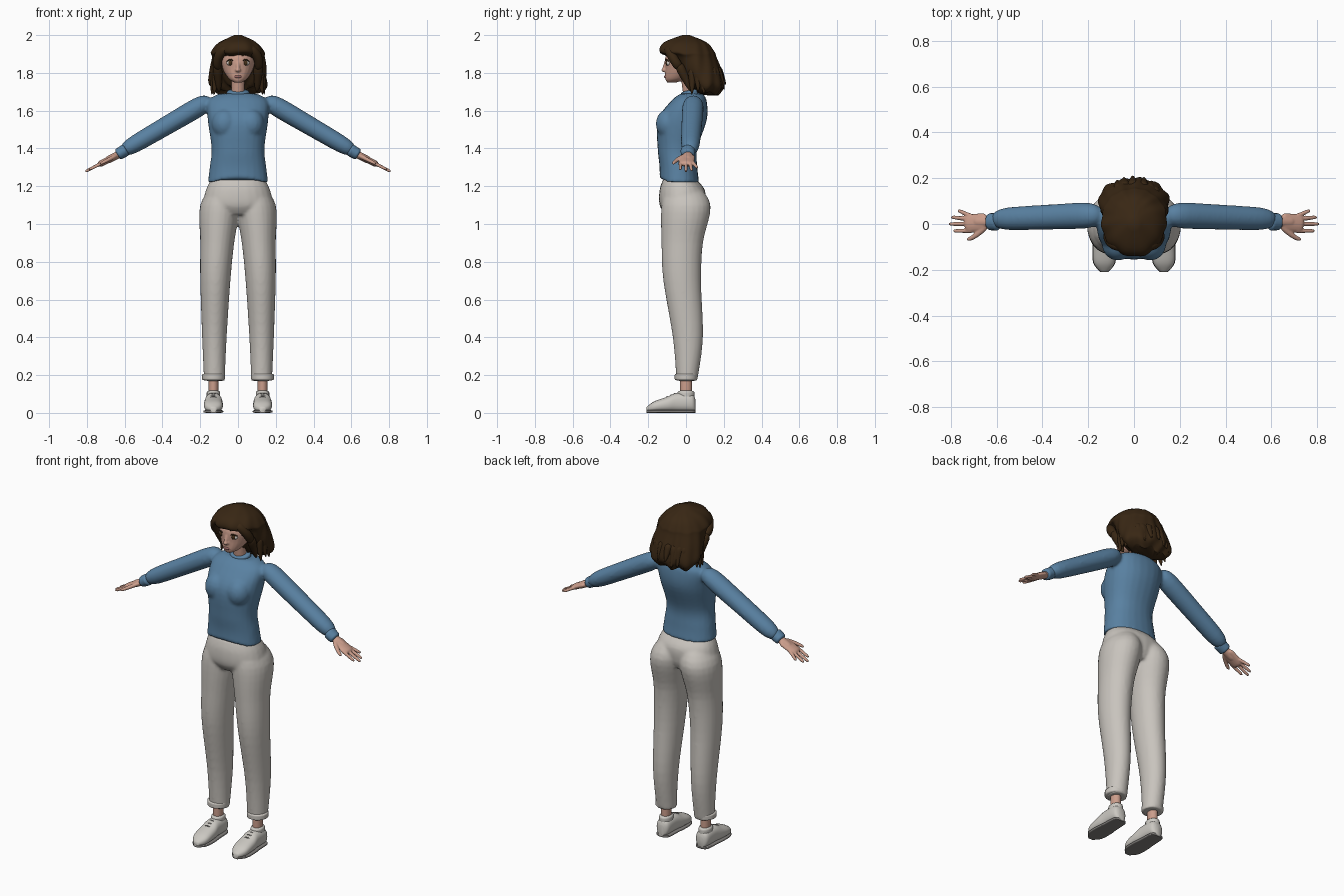
import bpy, bmesh, math, random
from mathutils import Vector

random.seed(4)
if "Cube" in bpy.data.objects:
    bpy.data.objects.remove(bpy.data.objects["Cube"])

X, Y, Z = Vector((1, 0, 0)), Vector((0, 1, 0)), Vector((0, 0, 1))


def colour(name, red, green, blue):
    material = bpy.data.materials.new(name)
    material.use_nodes = True
    material.diffuse_color = (red, green, blue, 1)
    for node in material.node_tree.nodes:
        if node.type == 'BSDF_PRINCIPLED':
            node.inputs["Base Color"].default_value = (red, green, blue, 1)
            node.inputs["Roughness"].default_value = .8
    return material


skin = colour("skin", .6, .34, .26)
brown = colour("dark_brown_hair", .04, .02, .007)
knit = colour("blue_knit", .1, .22, .36)
cloth = colour("pale_trousers", .58, .55, .51)
canvas = colour("off_white_shoe", .6, .58, .54)
rubber = colour("grey_sole", .22, .21, .2)
eye_white = colour("eye_white", .7, .66, .62)
iris_brown = colour("brown_iris", .06, .03, .01)
lip_colour = colour("muted_lip", .32, .14, .13)


def spline(rows, steps):
    """Smooth in-between rows through the given ones."""
    result = []
    last = len(rows) - 1
    for i in range(last):
        before, start, end, after = (rows[max(0, min(last, i + k))] for k in (-1, 0, 1, 2))
        for s in range(steps):
            t = s / steps
            result.append([q + t / 2 * (r - p + t * (2*p - 5*q + 4*r - w + t * (3*(q - r) + w - p)))
                           for p, q, r, w in zip(before, start, end, after)])
    return result + [list(rows[-1])]


def sweep(rows, axis=Z, side=X, sides=24, power=2, warp=None):
    """Closed skin over rows of centre x, y, z, radius along side, other radius."""
    axis = axis.normalized()
    side = (side - axis * side.dot(axis)).normalized()
    other = axis.cross(side)
    verts, faces = [], []
    for x, y, z, along, across in rows:
        for k in range(sides):
            angle = math.tau * k / sides
            c, s = math.cos(angle), math.sin(angle)
            c = math.copysign(abs(c) ** (2 / power), c)
            s = math.copysign(abs(s) ** (2 / power), s)
            point = Vector((x, y, z)) + side * c * along + other * s * across
            verts.append(warp(point) if warp else point)
    for j in range(len(rows) - 1):
        for k in range(sides):
            a, b = j * sides + k, j * sides + (k + 1) % sides
            faces.append((a, b, b + sides, a + sides))
    faces.append(tuple(reversed(range(sides))))
    faces.append(tuple(range(len(verts) - sides, len(verts))))
    return verts, faces


def levels(table, **options):
    """Upright sweep from rows of height, left, right, front, back."""
    rows = [((left + right) / 2, (front + back) / 2, z, (right - left) / 2, (back - front) / 2)
            for z, left, right, front, back in table]
    return sweep(spline(rows, 5), **options)


def centred(table, **options):
    return levels([(z, -w, w, front, back) for z, w, front, back in table], **options)


def limb(start, end, wide, deep, taper=1, bow=(0, 0, 0), blunt=8):
    """Round-ended bar, tapered and bowed; blunt sets how square the ends are."""
    start, end, bow = Vector(start), Vector(end), Vector(bow)
    rows = []
    for i in range(17):
        t = (1 - math.cos(math.pi * i / 16)) / 2
        size = (1 + (taper - 1) * t) * max(.01, 1 - abs(2 * t - 1) ** blunt) ** .5
        centre = start.lerp(end, t) + bow * 4 * t * (1 - t)
        rows.append((*centre, wide * size, deep * size))
    return sweep(rows, axis=end - start, side=Y, sides=16)


def ball(x, y, z, rx, ry, rz):
    return limb((x, y, z - rz), (x, y, z + rz), ry, rx, blunt=2)


def flip(shape):
    verts, faces = shape
    return [Vector((-v.x, v.y, v.z)) for v in verts], faces


def part(name, material, shapes, voxel=0, relax=4):
    """One object from shapes, optionally fused into one soft skin."""
    bm = bmesh.new()
    for verts, faces in shapes:
        made = [bm.verts.new(v) for v in verts]
        for face in faces:
            bm.faces.new([made[i] for i in face])
    bmesh.ops.recalc_face_normals(bm, faces=bm.faces[:])
    mesh = bpy.data.meshes.new(name)
    bm.to_mesh(mesh)
    bm.free()
    mesh.materials.append(material)
    for polygon in mesh.polygons:
        polygon.use_smooth = True
    obj = bpy.data.objects.new(name, mesh)
    bpy.context.scene.collection.objects.link(obj)
    if voxel:
        fuse = obj.modifiers.new("fuse", 'REMESH')
        fuse.mode, fuse.voxel_size, fuse.use_smooth_shade = 'VOXEL', voxel, True
        soften = obj.modifiers.new("soften", 'SMOOTH')
        soften.factor, soften.iterations = .5, relax
    else:
        mesh.set_sharp_from_angle(angle=math.radians(50))


def pair(name, material, shapes, **options):
    part("left_" + name, material, shapes, **options)
    part("right_" + name, material, [flip(shape) for shape in shapes], **options)


# Trousers: two legs fused with the hips
leg = levels([(.17, .07, .18, -.05, .06), (.4, .06, .19, -.07, .09), (.7, .04, .2, -.12, .08),
              (.9, .02, .2, -.13, .09), (1.1, -.01, .2, -.13, .13), (1.22, .02, .12, -.1, .05)])
hips = centred([(1.05, .12, -.11, .08), (1.1, .18, -.14, .1),
                (1.18, .17, -.14, .1), (1.24, .14, -.12, .05)], power=2.2)
part("trousers", cloth, [leg, flip(leg), hips], voxel=.009)
pair("trouser_cuff", cloth, [limb((.13, 0, .17), (.13, 0, .21), .06, .06)])


# Sweater: body, bust and sleeves fused, with a hem raised at the front
def raise_hem(point):
    if point.z < 1.28 and point.y < 0:
        point.z += max(0, 1 - (point.x / .12) ** 2) * (1.28 - point.z) / 2
    return point


body = centred([(1.22, .16, -.14, .07), (1.3, .15, -.14, .06), (1.4, .14, -.15, .06),
                (1.55, .16, -.15, .11), (1.65, .16, -.08, .11), (1.69, .1, -.03, .09)],
               power=2.2, warp=raise_hem)
bust = ball(.07, -.09, 1.53, .07, .07, .08)
sleeve = limb((.14, .04, 1.66), (.62, .02, 1.38), .06, .055, taper=.83)
part("sweater", knit, [body, bust, flip(bust), sleeve, flip(sleeve)], voxel=.009)
pair("sleeve_cuff", knit, [limb((.59, .01, 1.395), (.64, .01, 1.365), .04, .034, taper=.9)])
part("neck_band", knit, [limb((0, .03, 1.66), (0, .02, 1.71), .05, .06)])


# Hands: palm, four fingers and a thumb on a sloping plane
def on_hand(x, y):
    return (x, y, 1.69 - .51 * x)


hand = [limb(on_hand(.6, .01), on_hand(.7, .01), .025, .02),
        limb(on_hand(.64, .01), on_hand(.74, 0), .04, .017),
        limb(on_hand(.64, 0), on_hand(.73, -.07), .015, .013, taper=.6, bow=(0, -.01, 0))]
for base, tip_x, tip_y in ((-.03, .79, -.03), (0, .81, 0), (.02, .8, .03), (.03, .77, .06)):
    hand.append(limb(on_hand(.7, base), on_hand(tip_x, tip_y), .01, .01, taper=.8))
pair("hand", skin, hand, voxel=.004, relax=2)

# Head, nose and neck
skull = centred([(1.75, .02, -.1, -.05), (1.77, .05, -.11, .01), (1.82, .08, -.11, .07),
                 (1.88, .09, -.11, .09), (1.94, .06, -.08, .07), (1.96, .02, -.03, .02)])
neck = limb((0, .03, 1.62), (0, 0, 1.84), .036, .036)
bridge = limb((0, -.1, 1.87), (0, -.12, 1.81), .01, .01)
nose = ball(0, -.115, 1.815, .014, .016, .011)
part("head", skin, [skull, neck, bridge, nose], voxel=.005, relax=2)

# Face details
pair("eye", eye_white, [ball(.04, -.09, 1.853, .02, .015, .015)])
pair("iris", iris_brown, [ball(.04, -.1, 1.853, .012, .008, .013)])
pair("upper_lash", brown, [limb((.02, -.1, 1.86), (.06, -.09, 1.86), .004, .004, bow=(0, -.01, .01))])
pair("eyebrow", brown, [limb((.02, -.105, 1.89), (.07, -.07, 1.89), .004, .005, bow=(0, -.01, .01))])
part("lips", lip_colour, [limb((-.025, -.1, 1.78), (.025, -.1, 1.78), .006, .007,
                               bow=(0, -.01, 0), blunt=2)])


# Hair: rippled mass swept back over the head
def ripple(point):
    angle, low = math.atan2(point.x, point.y - .05), (2 - point.z) / .3
    swell = 1 + (.01 + .02 * low) * math.sin(13 * angle + 14 * point.z) + .01 * math.sin(5 * angle)
    drop = .01 * low * math.sin(9 * angle)
    return Vector((point.x * swell, .05 + (point.y - .05) * swell, point.z + drop))


mass = centred([(2, .02, -.02, .02), (1.96, .1, -.12, .11), (1.91, .14, -.14, .15),
                (1.88, .14, -.08, .16), (1.8, .15, -.03, .19), (1.73, .15, .02, .2),
                (1.69, .1, .08, .17)], sides=96, warp=ripple)

# Tapered locks along the lower edge and beside the face
locks = []
for i in range(15):
    turn = math.radians(16 * (i - 7) + random.uniform(-4, 4))
    across, back = math.sin(turn), math.cos(turn)
    tip = 1.69 + random.uniform(-.01, .02) + .03 * max(0, back)
    locks.append(limb((.12 * across, .07 + .09 * back, 1.83),
                      (.14 * across, .08 + .13 * back, tip), .03, .03, taper=.2, blunt=4))
for s in (-1, 1):
    locks.append(limb((.05 * s, -.1, 1.94), (.11 * s, -.03, 1.82), .025, .025, bow=(.02 * s, -.01, .01)))
    locks.append(limb((.11 * s, -.04, 1.85), (.1 * s, .03, 1.7), .03, .03, taper=.4, blunt=4))
part("hair", brown, [mass] + locks)


# Shoes, soles, laces and ankles
def along_foot(table, bottom, **options):
    """Heel-to-toe sweep from rows of y, half width, top height."""
    rows = [(.13, y, (bottom + top) / 2, w, (top - bottom) / 2) for y, w, top in table]
    return sweep(spline(rows, 5), axis=-Y, **options)


foot = [(.05, .02, .07), (.03, .04, .1), (-.05, .045, .105), (-.1, .05, .085),
        (-.17, .046, .06), (-.21, .015, .03)]
collar = limb((.13, 0, .06), (.13, 0, .12), .045, .036)
pair("shoe", canvas, [along_foot(foot, .005, power=2.4), collar])
pair("shoe_sole", rubber, [along_foot([(y, w + .002, .015) for y, w, top in foot], 0, power=5)])
pair("shoe_laces", rubber, [limb((.1, y, .11 + .4 * y), (.16, y, .11 + .4 * y), .004, .004,
                                 bow=(0, 0, .015)) for y in (-.06, -.08, -.1)])
pair("ankle", skin, [limb((.13, 0, .08), (.13, 0, .24), .032, .026)])
